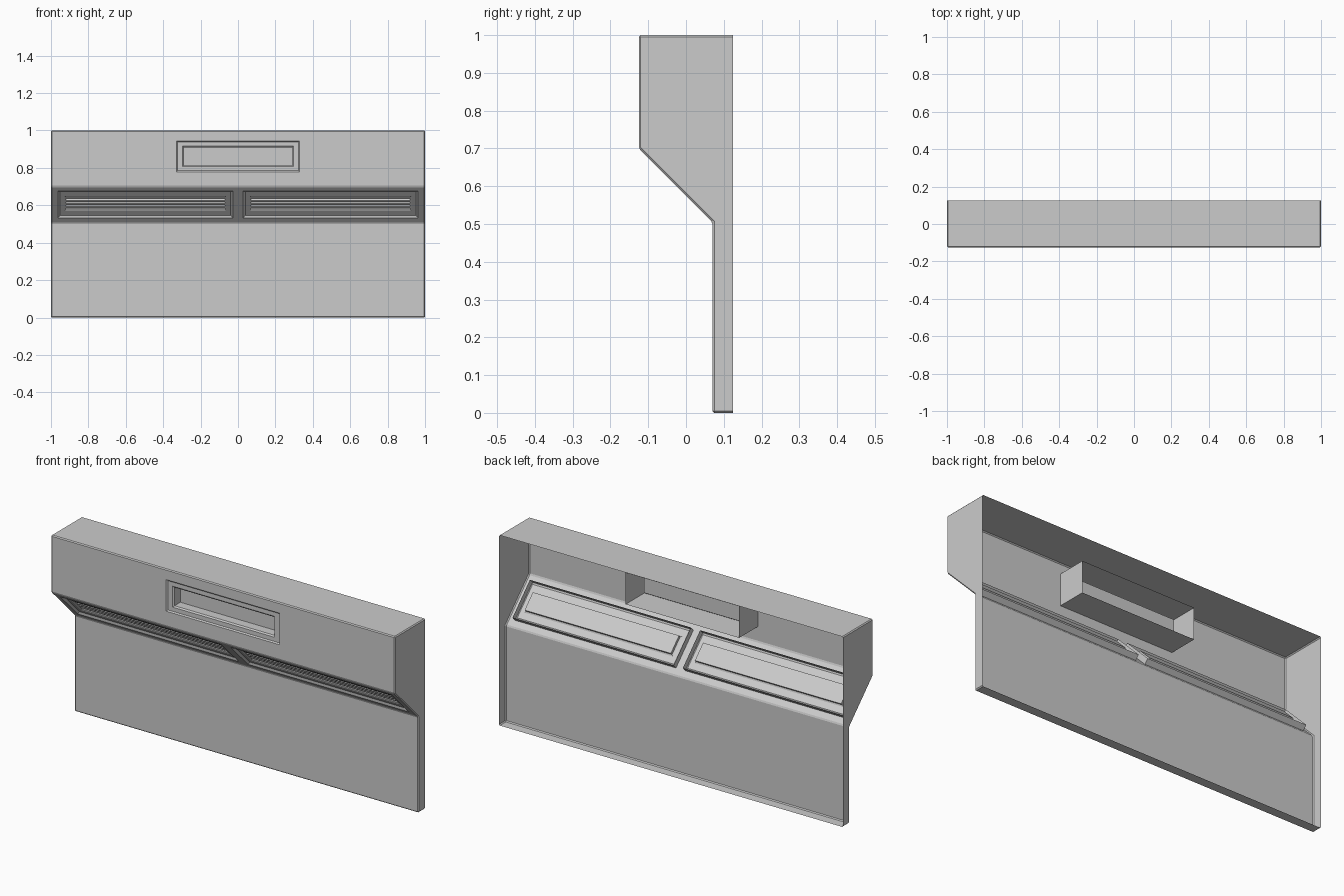
import bpy, bmesh
from mathutils import Vector

cube = bpy.data.objects.get("Cube")
if cube:
    bpy.data.objects.remove(cube)

grey = bpy.data.materials.new("plain_grey")
grey.use_nodes = True
colour = (0.6, 0.6, 0.6, 1)
grey.diffuse_color = colour
grey.node_tree.nodes["Principled BSDF"].inputs["Base Color"].default_value = colour


def make_object(name, bm):
    mesh = bpy.data.meshes.new(name)
    bm.to_mesh(mesh)
    bm.free()
    mesh.materials.append(grey)
    obj = bpy.data.objects.new(name, mesh)
    bpy.context.collection.objects.link(obj)
    return obj


X, Z = Vector((1, 0, 0)), Vector((0, 0, 1))
UP_SLOPE = Vector((0, -1, 1)).normalized()


def stepped_rings(name, centre, up, rings, cap=False):
    """Join rectangles (half width, half height, depth) into a stepped surface."""
    bm = bmesh.new()
    inward = up.cross(X)
    loops = []
    for w, h, d in rings:
        corners = ((-w, -h), (w, -h), (w, h), (-w, h))
        loops.append([bm.verts.new(centre + X * a + up * b + inward * d) for a, b in corners])
    for outer, inner in zip(loops, loops[1:]):
        for i in range(4):
            j = (i + 1) % 4
            bm.faces.new((outer[i], outer[j], inner[j], inner[i]))
    if cap:
        bm.faces.new(loops[-1])
    return make_object(name, bm)


# Openings: half sizes and centres
win_c, win_w, win_h = Vector((0, -0.125, 0.862)), 0.33, 0.083
vent_c, vent_w, vent_h = Vector((0.495, -0.028, 0.603)), 0.468, 0.102
vent_dz = vent_h * UP_SLOPE.z

# Hollow body with an open back
bm = bmesh.new()
profile = [(0.125, 1), (-0.125, 1), (-0.125, 0.7), (0.07, 0.505), (0.07, 0), (0.125, 0)]
left, right = [[bm.verts.new((x, y, z)) for y, z in profile] for x in (1, -1)]
for i in range(len(profile) - 1):
    bm.faces.new((left[i], right[i], right[i + 1], left[i + 1]))
bm.faces.new(left)
bm.faces.new(right[::-1])
bmesh.ops.recalc_face_normals(bm, faces=bm.faces)
bmesh.ops.bevel(bm, geom=[e for e in bm.edges if not e.is_boundary],
                offset=0.005, segments=1, affect='EDGES')

# Cut the window and vent openings out of the front
cuts = [(X, s * x) for s in (-1, 1)
        for x in (win_w, vent_c.x - vent_w, vent_c.x + vent_w)]
cuts += [(Z, win_c.z + s * win_h) for s in (-1, 1)]
cuts += [(Z, vent_c.z + s * vent_dz) for s in (-1, 1)]
for axis, d in cuts:
    bmesh.ops.bisect_plane(bm, geom=bm.verts[:] + bm.edges[:] + bm.faces[:],
                           plane_co=axis * d, plane_no=axis)


def in_opening(face):
    c = face.calc_center_median()
    if face.normal.y > -0.5:
        return False
    window = abs(c.x) < win_w and abs(c.z - win_c.z) < win_h
    vent = abs(abs(c.x) - vent_c.x) < vent_w and abs(c.z - vent_c.z) < vent_dz
    return window or vent


bmesh.ops.delete(bm, geom=[f for f in bm.faces if in_opening(f)], context='FACES')
make_object("hood_body", bm)

# Window: open-backed sleeve with a recessed framed panel
stepped_rings("window_sleeve", win_c, Z, [(win_w, win_h, 0), (win_w, win_h, 0.155)])
stepped_rings("window_frame", win_c, Z,
              [(win_w, win_h, 0), (win_w - 0.006, win_h - 0.006, 0.006),
               (0.297, 0.055, 0.006), (0.29, 0.048, 0.012), (0.29, 0.048, 0.06)], cap=True)

# Vents: sleeve, stepped frame and horizontal slats on each side
for side, sign in (("left", 1), ("right", -1)):
    c = Vector((sign * vent_c.x, vent_c.y, vent_c.z))
    stepped_rings(side + "_vent_sleeve", c, UP_SLOPE,
                  [(vent_w, vent_h, 0), (vent_w, vent_h, 0.03)])
    stepped_rings(side + "_vent_frame", c, UP_SLOPE,
                  [(vent_w, vent_h, 0), (vent_w - 0.012, vent_h - 0.012, 0.01),
                   (0.432, 0.055, 0.01), (0.425, 0.048, 0.014), (0.425, 0.048, 0.028)],
                  cap=True)
    for i in range(4):
        slat_c = c + UP_SLOPE * (i - 1.5) * 0.023
        stepped_rings(f"{side}_vent_slat_{i + 1}", slat_c, UP_SLOPE,
                      [(0.425, 0.009, 0.028), (0.425, 0.005, 0.016)], cap=True)
